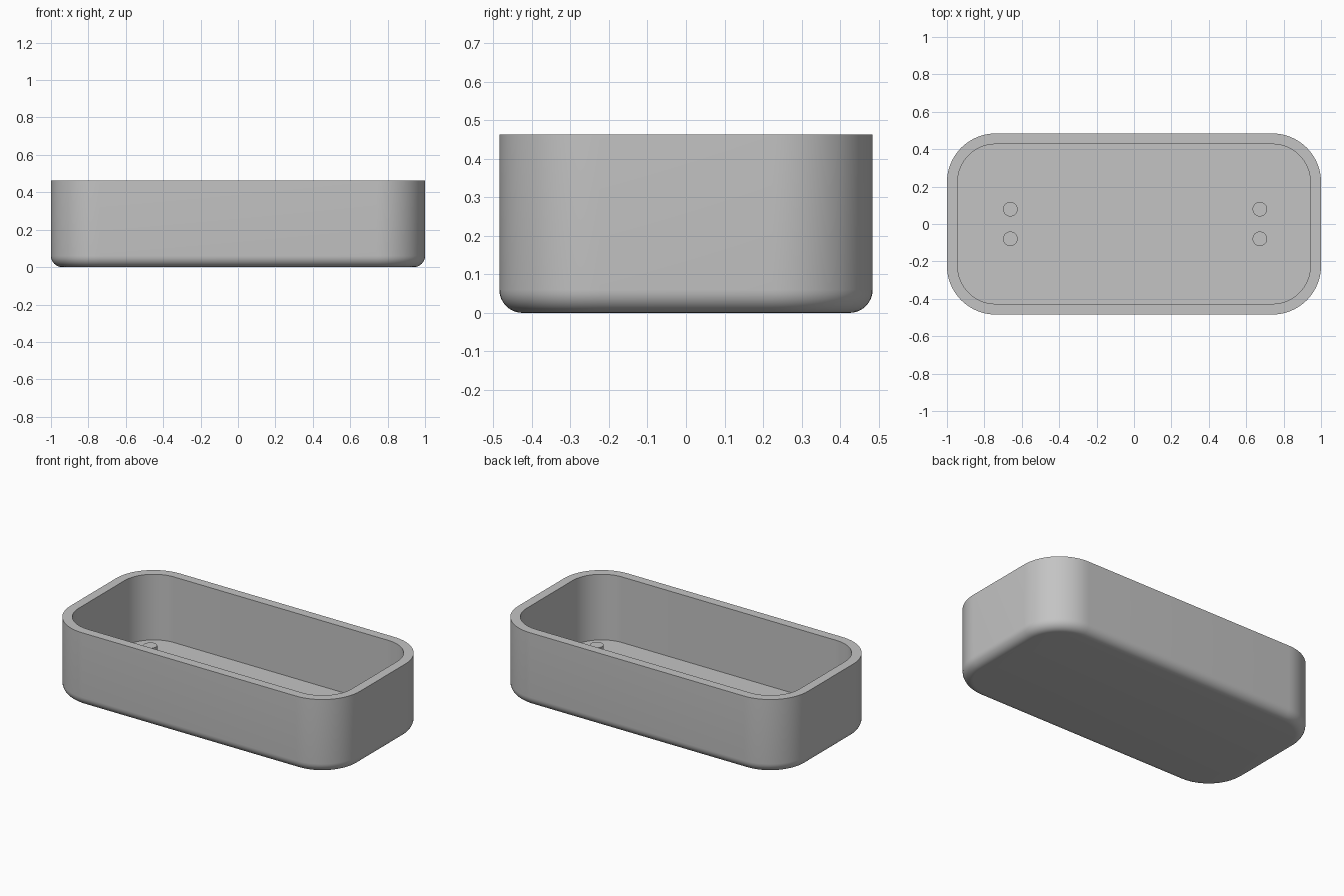
import bpy, bmesh
from math import sin, cos, pi, radians

cube = bpy.data.objects.get("Cube")
if cube:
    bpy.data.objects.remove(cube, do_unlink=True)

LENGTH, WIDTH, HEIGHT = 2.0, 0.968, 0.463
CORNER, WALL, FILLET, FLOOR = 0.26, 0.057, 0.06, 0.053
PEG_TOP, PEG_RADIUS = 0.19, 0.039

grey = bpy.data.materials.new("plain grey")
grey.use_nodes = True
colour = (0.55, 0.55, 0.55, 1)
grey.diffuse_color = colour
grey.node_tree.nodes["Principled BSDF"].inputs["Base Color"].default_value = colour


def finish(name, bm):
    """Turn a bmesh into a grey object with sharp edges kept."""
    bmesh.ops.recalc_face_normals(bm, faces=bm.faces)
    mesh = bpy.data.meshes.new(name)
    bm.to_mesh(mesh)
    bm.free()
    mesh.materials.append(grey)
    obj = bpy.data.objects.new(name, mesh)
    bpy.context.collection.objects.link(obj)
    bpy.ops.object.select_all(action='DESELECT')
    obj.select_set(True)
    bpy.context.view_layer.objects.active = obj
    bpy.ops.object.shade_smooth_by_angle(angle=radians(35))
    return obj


def rounded_ring(bm, inset, z, steps=16):
    """Rounded rectangle of vertices, moved inwards by the inset."""
    cx, cy, r = LENGTH / 2 - CORNER, WIDTH / 2 - CORNER, CORNER - inset
    ring = []
    for quarter, (sx, sy) in enumerate([(1, 1), (-1, 1), (-1, -1), (1, -1)]):
        for i in range(steps + 1):
            a = (quarter + i / steps) * pi / 2
            ring.append(bm.verts.new((sx * cx + r * cos(a), sy * cy + r * sin(a), z)))
    return ring


# Tray: rounded bottom edge, upright wall, flat rim, inner wall, floor
profile = []
for i in range(9):
    a = i / 8 * pi / 2
    profile.append((FILLET * (1 - sin(a)), FILLET * (1 - cos(a))))
profile += [(0, HEIGHT), (WALL, HEIGHT), (WALL, FLOOR)]

bm = bmesh.new()
rings = [rounded_ring(bm, inset, z) for inset, z in profile]
for low, high in zip(rings, rings[1:]):
    for i in range(len(low)):
        j = (i + 1) % len(low)
        bm.faces.new((low[i], low[j], high[j], high[i]))
bm.faces.new(rings[0])
bm.faces.new(rings[-1])
finish("tray", bm)

# Two pairs of mounting pegs on the floor
for side, x in (("right", -0.661), ("left", 0.673)):
    for end, y in (("front", -0.079), ("back", 0.079)):
        bm = bmesh.new()
        bmesh.ops.create_cone(bm, cap_ends=True, segments=32, radius1=PEG_RADIUS,
                              radius2=PEG_RADIUS, depth=PEG_TOP - FLOOR + 0.01)
        bmesh.ops.translate(bm, verts=bm.verts, vec=(x, y, (PEG_TOP + FLOOR - 0.01) / 2))
        finish(f"{side}_{end}_peg", bm)
